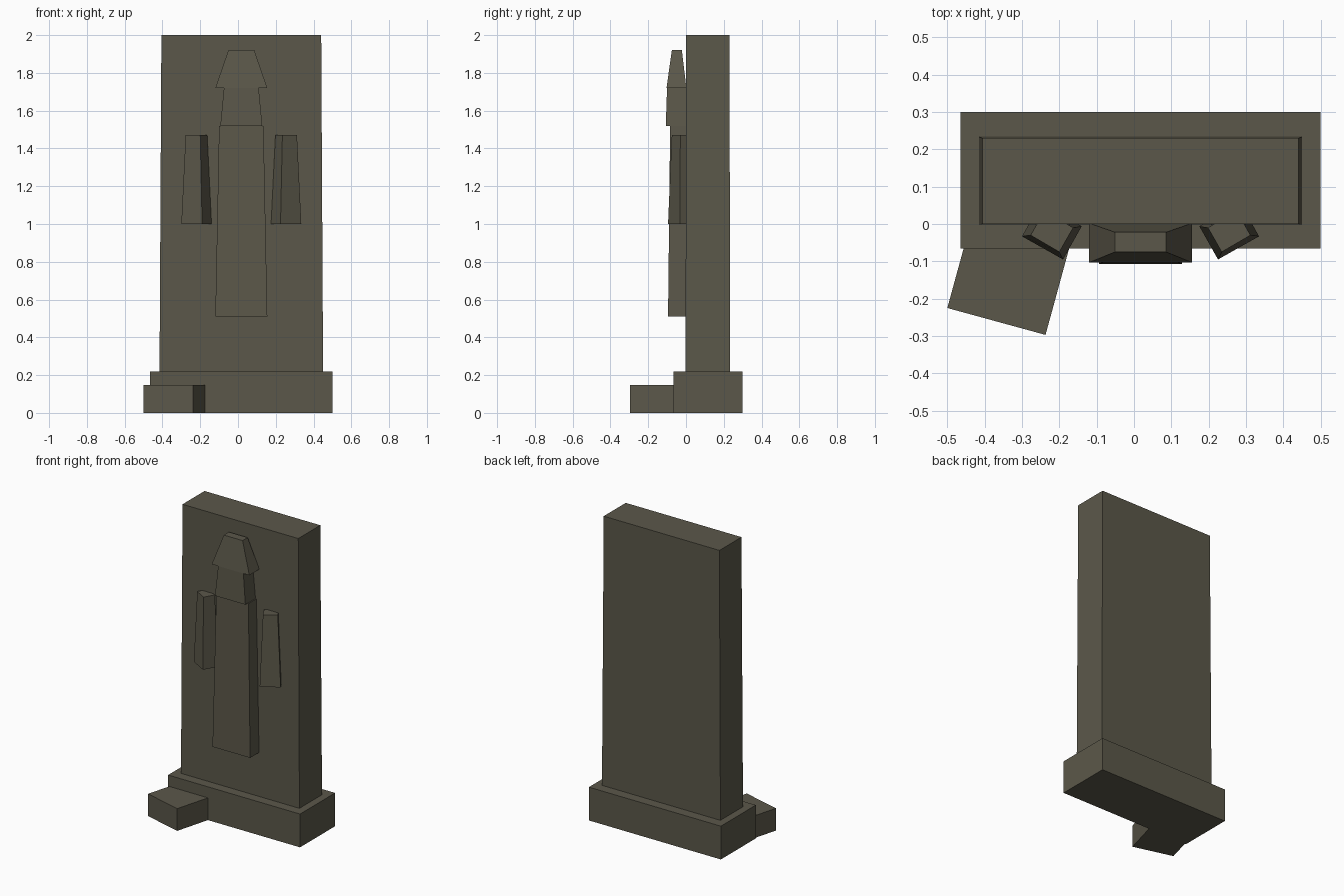
import bpy, bmesh

if "Cube" in bpy.data.objects:
    bpy.data.objects.remove(bpy.data.objects["Cube"])

stone = bpy.data.materials.new("weathered_stone")
stone.diffuse_color = (0.105, 0.097, 0.068, 1)
stone.use_nodes = True
stone.node_tree.nodes["Principled BSDF"].inputs["Base Color"].default_value = stone.diffuse_color

CX = 0.0175  # symmetry axis of the monument


def loft(name, bottom, top, z0, z1):
    """Solid between two counter-clockwise outlines of equal length."""
    bm = bmesh.new()
    lo = [bm.verts.new((x, y, z0)) for x, y in bottom]
    hi = [bm.verts.new((x, y, z1)) for x, y in top]
    bm.faces.new(lo[::-1])
    bm.faces.new(hi)
    n = len(lo)
    for i in range(n):
        j = (i + 1) % n
        bm.faces.new((lo[i], lo[j], hi[j], hi[i]))
    bmesh.ops.recalc_face_normals(bm, faces=bm.faces)
    mesh = bpy.data.meshes.new(name)
    bm.to_mesh(mesh)
    bm.free()
    mesh.materials.append(stone)
    obj = bpy.data.objects.new(name, mesh)
    bpy.context.collection.objects.link(obj)
    return obj


def rect(half_width, front, back):
    return [(CX - half_width, front), (CX + half_width, front),
            (CX + half_width, back), (CX - half_width, back)]


def mirrored(outline):
    return [(2 * CX - x, y) for x, y in reversed(outline)]


# Plinth and slightly tapered slab
loft("plinth", rect(0.4825, -0.066, 0.30), rect(0.4825, -0.066, 0.30), 0, 0.22)
loft("slab", rect(0.433, -0.002, 0.234), rect(0.423, 0, 0.23), 0.21, 2.0)

# Skewed step, running into the plinth
step = [(-0.50, -0.225), (-0.237, -0.297), (-0.164, -0.03), (-0.427, 0.042)]
loft("step", step, step, 0, 0.147)

# Carved figure on the front: body, neck and head
loft("figure_body", rect(0.1375, -0.095, 0.02), rect(0.1175, -0.084, 0.02), 0.51, 1.52)
loft("figure_neck", rect(0.111, -0.107, 0.02), rect(0.091, -0.1, 0.02), 1.52, 1.73)
loft("figure_head", rect(0.1375, -0.103, 0.002), rect(0.0685, -0.075, -0.022), 1.72, 1.92)

# Turned, tapered side blocks
low = [(-0.30, -0.033), (-0.19, -0.095), (-0.14, -0.006), (-0.25, 0.056)]
high = [(-0.277, -0.03), (-0.20, -0.075), (-0.163, -0.01), (-0.24, 0.035)]
loft("left_arm", low, high, 1.0, 1.47)
loft("right_arm", mirrored(low), mirrored(high), 1.0, 1.47)
